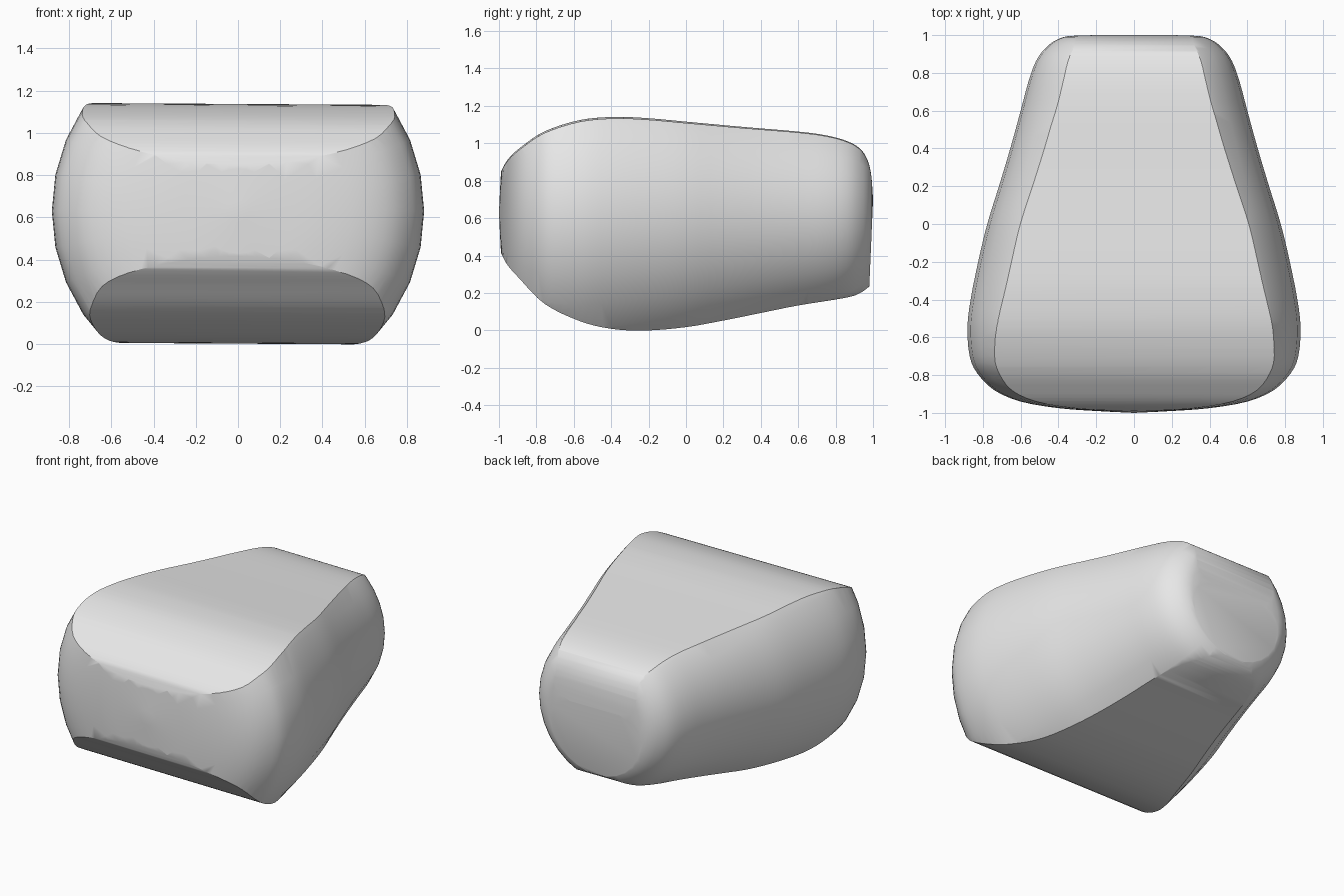
import bpy
import bmesh
import math
from mathutils import Matrix, Vector

AXIS_HEIGHT = 0.63
SIDES = 32
HALF_WIDTH = 1.2


def smooth_path(points, steps=4):
    """Pass a rounded path through a few control points."""
    pts = [Vector(p) for p in points]
    pts = [pts[0]] + pts + [pts[-1]]
    path = []
    for a, b, c, d in zip(pts, pts[1:], pts[2:], pts[3:]):
        for i in range(steps):
            t = i / steps
            path.append(0.5 * (2 * b + (c - a) * t
                               + (2 * a - 5 * b + 4 * c - d) * t ** 2
                               + (3 * b - a - 3 * c + d) * t ** 3))
    return path + [pts[-1]]


def make_object(name, bm):
    bmesh.ops.recalc_face_normals(bm, faces=bm.faces)
    mesh = bpy.data.meshes.new(name)
    bm.to_mesh(mesh)
    bm.free()
    obj = bpy.data.objects.new(name, mesh)
    bpy.context.collection.objects.link(obj)
    return obj


def make_material(name, colour):
    mat = bpy.data.materials.new(name)
    mat.use_nodes = True
    mat.diffuse_color = colour
    mat.node_tree.nodes["Principled BSDF"].inputs["Base Color"].default_value = colour
    return mat


cube = bpy.data.objects.get("Cube")
if cube:
    bpy.data.objects.remove(cube, do_unlink=True)

# Round body: (radius, y) outline turned about the long axis
outline = smooth_path([
    (0, -1), (0.2, -0.99), (0.4, -0.975), (0.6, -0.94), (0.74, -0.88),
    (0.83, -0.79), (0.87, -0.7), (0.882, -0.55), (0.865, -0.4), (0.825, -0.2),
    (0.777, 0), (0.715, 0.2), (0.655, 0.4), (0.6, 0.6), (0.56, 0.75),
    (0.52, 0.86), (0.47, 0.93), (0.4, 0.98), (0.3, 0.998), (0, 1)], steps=3)
bm = bmesh.new()
rings = []
for radius, y in outline[1:-1]:
    ring = []
    for i in range(SIDES):
        angle = math.tau * i / SIDES
        ring.append(bm.verts.new((radius * math.cos(angle), y,
                                  AXIS_HEIGHT + radius * math.sin(angle))))
    rings.append(ring)
for low, high in zip(rings, rings[1:]):
    for i in range(SIDES):
        j = (i + 1) % SIDES
        bm.faces.new((low[i], low[j], high[j], high[i]))
for ring, end in ((rings[0], outline[0]), (rings[-1], outline[-1])):
    tip = bm.verts.new((0, end.y, AXIS_HEIGHT))
    for i in range(SIDES):
        bm.faces.new((ring[i], ring[(i + 1) % SIDES], tip))
body = make_object("body", bm)

# Side profile (y, z) pushed across the width, used to trim top and underside
top = smooth_path([
    (-1, 0.83), (-0.95, 0.914), (-0.877, 0.98), (-0.755, 1.06), (-0.567, 1.12),
    (-0.38, 1.137), (-0.2, 1.13), (0, 1.112), (0.3, 1.085), (0.6, 1.06),
    (0.75, 1.04), (0.86, 1.01), (0.93, 0.97), (0.97, 0.91), (0.99, 0.83),
    (1, 0.7)])
underside = smooth_path([
    (0.98, 0.235), (0.93, 0.2), (0.85, 0.175), (0.6, 0.135), (0.4, 0.095),
    (0.2, 0.055), (0, 0.02), (-0.22, 0.002), (-0.4, 0.012), (-0.567, 0.053),
    (-0.755, 0.145), (-0.89, 0.28), (-0.96, 0.36), (-1, 0.44)])
bm = bmesh.new()
profile = [bm.verts.new((-HALF_WIDTH, y, z)) for y, z in top + underside]
face = bm.faces.new(profile)
extruded = bmesh.ops.extrude_face_region(bm, geom=[face])["geom"]
bmesh.ops.translate(bm, vec=(2 * HALF_WIDTH, 0, 0),
                    verts=[v for v in extruded if isinstance(v, bmesh.types.BMVert)])
bmesh.ops.rotate(bm, verts=bm.verts, cent=(0, 0, AXIS_HEIGHT),
                 matrix=Matrix.Rotation(0.006, 3, "Y"))
trimmer = make_object("trim_profile", bm)
trimmer.hide_render = True

# Keep only the volume shared by the round body and the side profile
trim = body.modifiers.new("trim", "BOOLEAN")
trim.operation = "INTERSECT"
trim.solver = "EXACT"
trim.object = trimmer
bpy.context.view_layer.objects.active = body
for obj in bpy.context.selected_objects:
    obj.select_set(False)
body.select_set(True)
bpy.ops.object.modifier_apply(modifier=trim.name)
bpy.data.objects.remove(trimmer, do_unlink=True)

# Finish: one plain grey with soft shading and crisp trim edges
body.data.materials.clear()
body.data.materials.append(make_material("plain_grey", (0.8, 0.8, 0.8, 1)))
bpy.ops.object.shade_smooth_by_angle(angle=math.radians(30))
